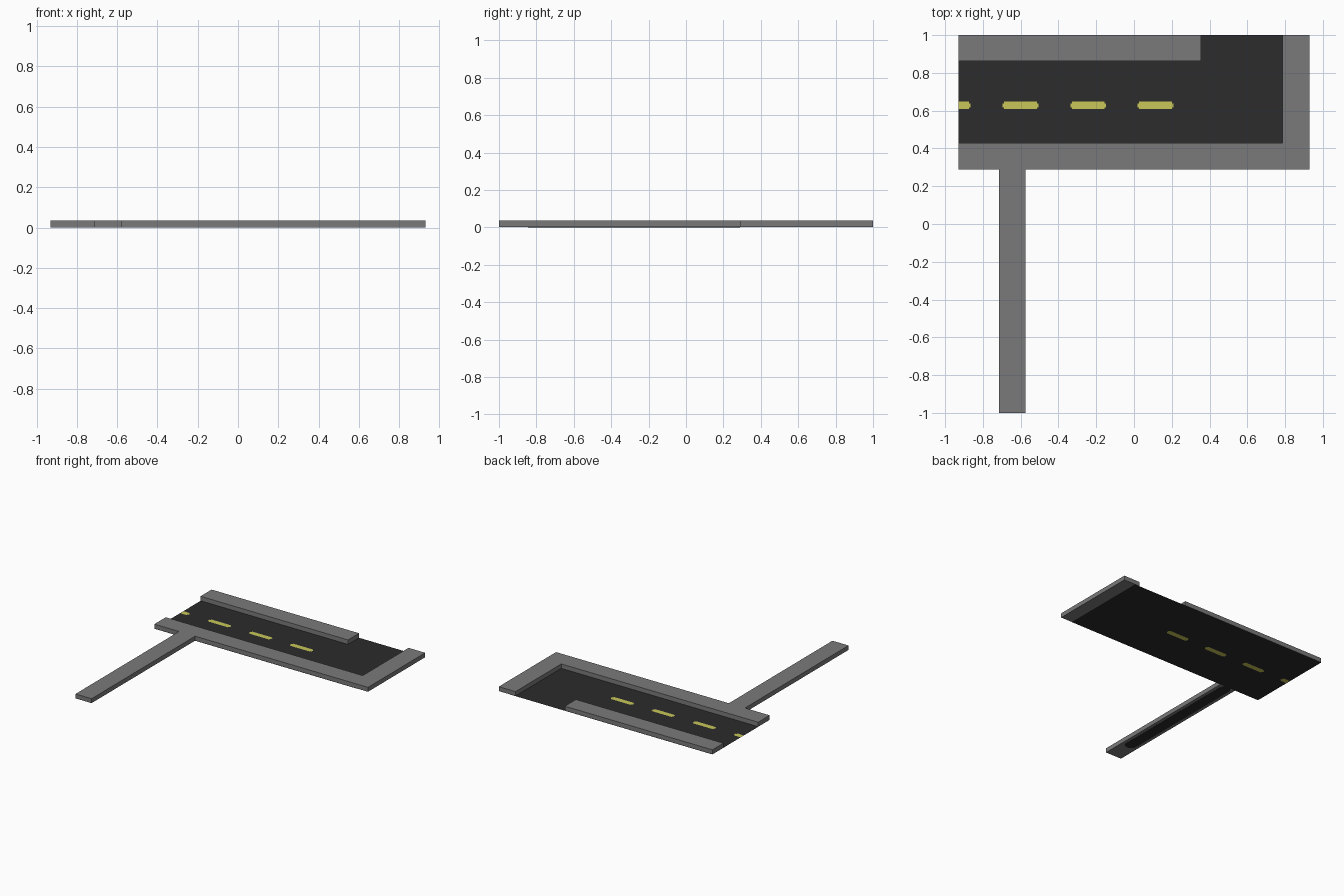
import bpy, bmesh, math

if "Cube" in bpy.data.objects:
    bpy.data.objects.remove(bpy.data.objects["Cube"])


def material(name, rgb):
    m = bpy.data.materials.new(name)
    m.diffuse_color = (*rgb, 1)
    m.use_nodes = True
    m.node_tree.nodes["Principled BSDF"].inputs["Base Color"].default_value = m.diffuse_color
    return m


CONCRETE = material("grey concrete", (0.195, 0.195, 0.195))
ASPHALT = material("dark asphalt", (0.025, 0.025, 0.025))
YELLOW = material("yellow paint", (0.58, 0.57, 0.10))


def finish(name, bm, mats):
    me = bpy.data.meshes.new(name)
    bm.to_mesh(me)
    bm.free()
    for m in mats:
        me.materials.append(m)
    ob = bpy.data.objects.new(name, me)
    bpy.context.collection.objects.link(ob)
    return ob


def slab(name, outline, z0, z1, mat):
    bm = bmesh.new()
    face = bm.faces.new([bm.verts.new((x, y, z0)) for x, y in outline])
    ext = bmesh.ops.extrude_face_region(bm, geom=[face])
    for v in ext["geom"]:
        if isinstance(v, bmesh.types.BMVert):
            v.co.z = z1
    bmesh.ops.recalc_face_normals(bm, faces=bm.faces[:])
    return finish(name, bm, [mat])


# Pavements: front run with corner and side path, plus the back run
slab("front_pavement",
     [(-.93, .288), (-.715, .288), (-.715, -1), (-.575, -1), (-.575, .288),
      (.93, .288), (.93, 1), (.785, 1), (.785, .43), (-.93, .43)],
     0.001, 0.036, CONCRETE)
slab("back_pavement", [(-.93, .862), (.355, .862), (.355, 1), (-.93, 1)],
     0.001, 0.036, CONCRETE)

# Road sheet, cut so that the lane dashes are faces of it (seen from both sides)
dashes = [(-.96, -.865), (-.695, -.505), (-.337, -.148), (.018, .21)]
tip = 0.008
xs = {-.93, .83}
for a, b in dashes:
    xs |= {c for c in (a, a + tip, b - tip, b) if c > -.93}
xs = sorted(xs)
ys = [.288, .608, .618, .639, .649, 1]
bm = bmesh.new()
grid = [[bm.verts.new((x, y, 0)) for y in ys] for x in xs]
for i in range(len(xs) - 1):
    for j in range(len(ys) - 1):
        f = bm.faces.new((grid[i][j], grid[i + 1][j],
                          grid[i + 1][j + 1], grid[i][j + 1]))
        c = f.calc_center_median()
        inset = 0 if .618 < c.y < .639 else tip
        painted = .608 < c.y < .649 and any(
            a + inset < c.x < b - inset for a, b in dashes)
        f.material_index = int(painted)
finish("road", bm, [ASPHALT, YELLOW])

# Dark round-ended strip on the underside of the side path
r = 0.045
strip = [(-.645 + r * math.cos(t), y + r * math.sin(t))
         for y, start in ((.245, 0), (-.80, math.pi))
         for t in [start + math.pi * k / 8 for k in range(9)]]
slab("path_underside", strip, 0, 0.002, ASPHALT)
